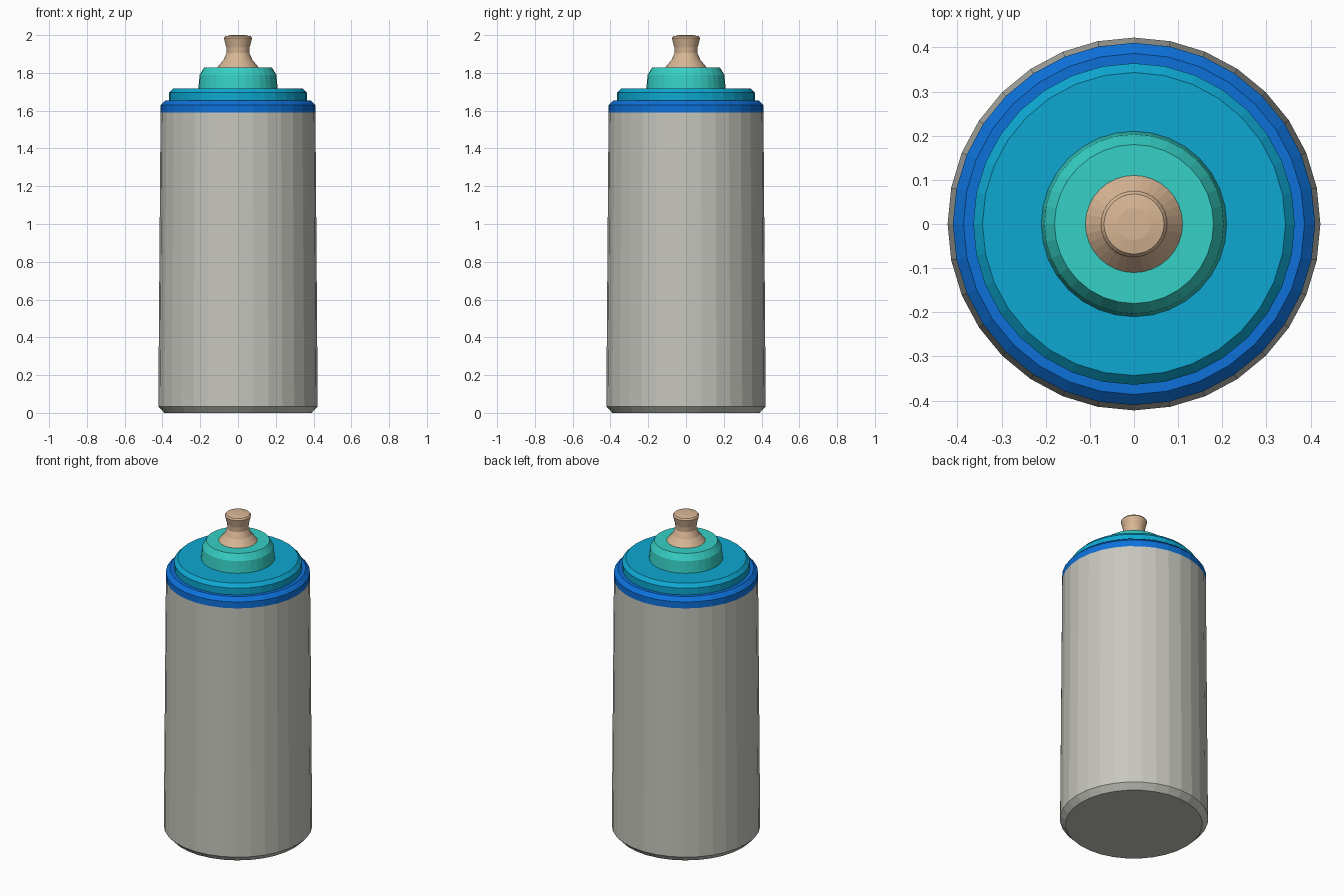
import bpy
import math

if "Cube" in bpy.data.objects:
    bpy.data.objects.remove(bpy.data.objects["Cube"])

SIDES = 32


def material(name, rgb):
    m = bpy.data.materials.new(name)
    m.diffuse_color = (*rgb, 1)
    m.use_nodes = True
    m.node_tree.nodes["Principled BSDF"].inputs["Base Color"].default_value = m.diffuse_color
    return m


def lathe(name, profile, mat):
    """Closed solid of revolution from (radius, height) points, capped both ends."""
    verts = [(r * math.cos(2 * math.pi * i / SIDES), r * math.sin(2 * math.pi * i / SIDES), z)
             for r, z in profile for i in range(SIDES)]
    faces = []
    for k in range(len(profile) - 1):
        a, b = k * SIDES, (k + 1) * SIDES
        for i in range(SIDES):
            j = (i + 1) % SIDES
            faces.append((a + i, a + j, b + j, b + i))
    faces.append(tuple(reversed(range(SIDES))))
    top = (len(profile) - 1) * SIDES
    faces.append(tuple(range(top, top + SIDES)))
    mesh = bpy.data.meshes.new(name)
    mesh.from_pydata(verts, [], faces)
    mesh.materials.append(mat)
    obj = bpy.data.objects.new(name, mesh)
    bpy.context.collection.objects.link(obj)
    return obj


gray = material("light_gray", (0.57, 0.57, 0.52))
blue = material("blue", (0.004, 0.165, 0.70))
cyan = material("cyan", (0.004, 0.39, 0.64))
teal = material("turquoise", (0.037, 0.63, 0.56))
tan = material("tan", (0.69, 0.47, 0.30))

# Tapered can body with bevelled foot
lathe("can_body", [(0.39, 0), (0.422, 0.035), (0.41, 1.59)], gray)
# Rim band
lathe("rim_band", [(0.41, 1.59), (0.41, 1.63), (0.386, 1.653)], blue)
# Shoulder disc
lathe("shoulder_disc", [(0.364, 1.653), (0.364, 1.695), (0.343, 1.717)], cyan)
# Collar under the nozzle
lathe("collar", [(0.21, 1.717), (0.203, 1.79), (0.18, 1.828)], teal)
# Flared nozzle
lathe("nozzle", [(0.11, 1.828), (0.077, 1.868), (0.06, 1.905), (0.062, 1.935),
                 (0.075, 1.985), (0.068, 1.994), (0.036, 2.0)], tan)
